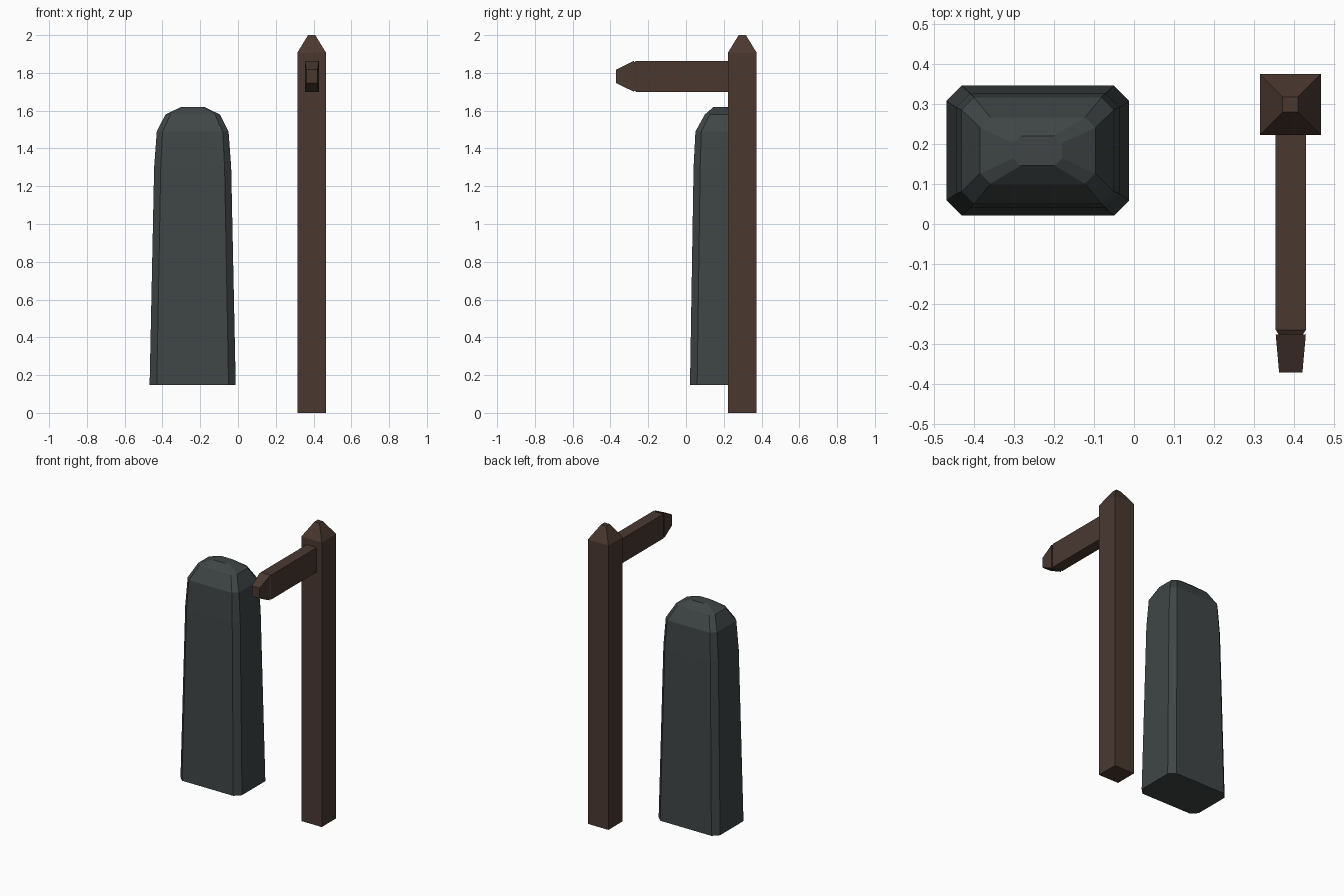
import bpy, bmesh

if "Cube" in bpy.data.objects:
    bpy.data.objects.remove(bpy.data.objects["Cube"])


def material(name, rgb):
    m = bpy.data.materials.new(name)
    m.diffuse_color = (*rgb, 1.0)
    m.use_nodes = True
    m.node_tree.nodes["Principled BSDF"].inputs["Base Color"].default_value = m.diffuse_color
    return m


def rect(hx, hy, c=0.0):
    """Counter-clockwise rectangle, corners cut by c."""
    if c == 0:
        return [(-hx, -hy), (hx, -hy), (hx, hy), (-hx, hy)]
    return [(-hx + c, -hy), (hx - c, -hy), (hx, -hy + c), (hx, hy - c),
            (hx - c, hy), (-hx + c, hy), (-hx, hy - c), (-hx, -hy + c)]


def loft(name, sections, place, mat):
    """Skin a stack of (half_a, half_b, chamfer, offset) sections."""
    bm = bmesh.new()
    rings = [[bm.verts.new(place(a, b, t)) for a, b in rect(ha, hb, c)]
             for ha, hb, c, t in sections]
    for lo, hi in zip(rings, rings[1:]):
        n = len(lo)
        for i in range(n):
            j = (i + 1) % n
            bm.faces.new((lo[i], lo[j], hi[j], hi[i]))
    bm.faces.new(rings[0][::-1])
    bm.faces.new(rings[-1])
    bmesh.ops.recalc_face_normals(bm, faces=bm.faces[:])
    me = bpy.data.meshes.new(name)
    bm.to_mesh(me)
    bm.free()
    me.materials.append(mat)
    ob = bpy.data.objects.new(name, me)
    bpy.context.collection.objects.link(ob)
    return ob


wood = material("dark brown wood", (0.068, 0.040, 0.030))
slate = material("dark slate", (0.050, 0.060, 0.060))

# Tapered slab with chamfered corners and a faceted dome
loft("slab", [(0.228, 0.162, 0.038, 0.148),
              (0.204, 0.143, 0.035, 1.30),
              (0.190, 0.133, 0.031, 1.49),
              (0.144, 0.083, 0.026, 1.58),
              (0.060, 0.037, 0.018, 1.62)],
     lambda a, b, t: (-0.24 + a, 0.183 + b, t), slate)

# Upright post with a pyramid cap
loft("post", [(0.076, 0.076, 0, 0.0),
              (0.076, 0.076, 0, 1.907),
              (0.019, 0.019, 0, 2.0)],
     lambda a, b, t: (0.39 + a, 0.298 + b, t), wood)


# Arm reaching forward, with a narrow neck end and a tapered tip
def along_arm(a, b, t):
    return (0.391 + a, t, 1.782 + b)


loft("arm", [(0.0375, 0.082, 0, 0.23),
             (0.0375, 0.082, 0, -0.264),
             (0.029, 0.072, 0, -0.278)], along_arm, wood)
loft("arm_tip", [(0.0375, 0.082, 0, -0.276),
                 (0.029, 0.035, 0, -0.371)], along_arm, wood)
